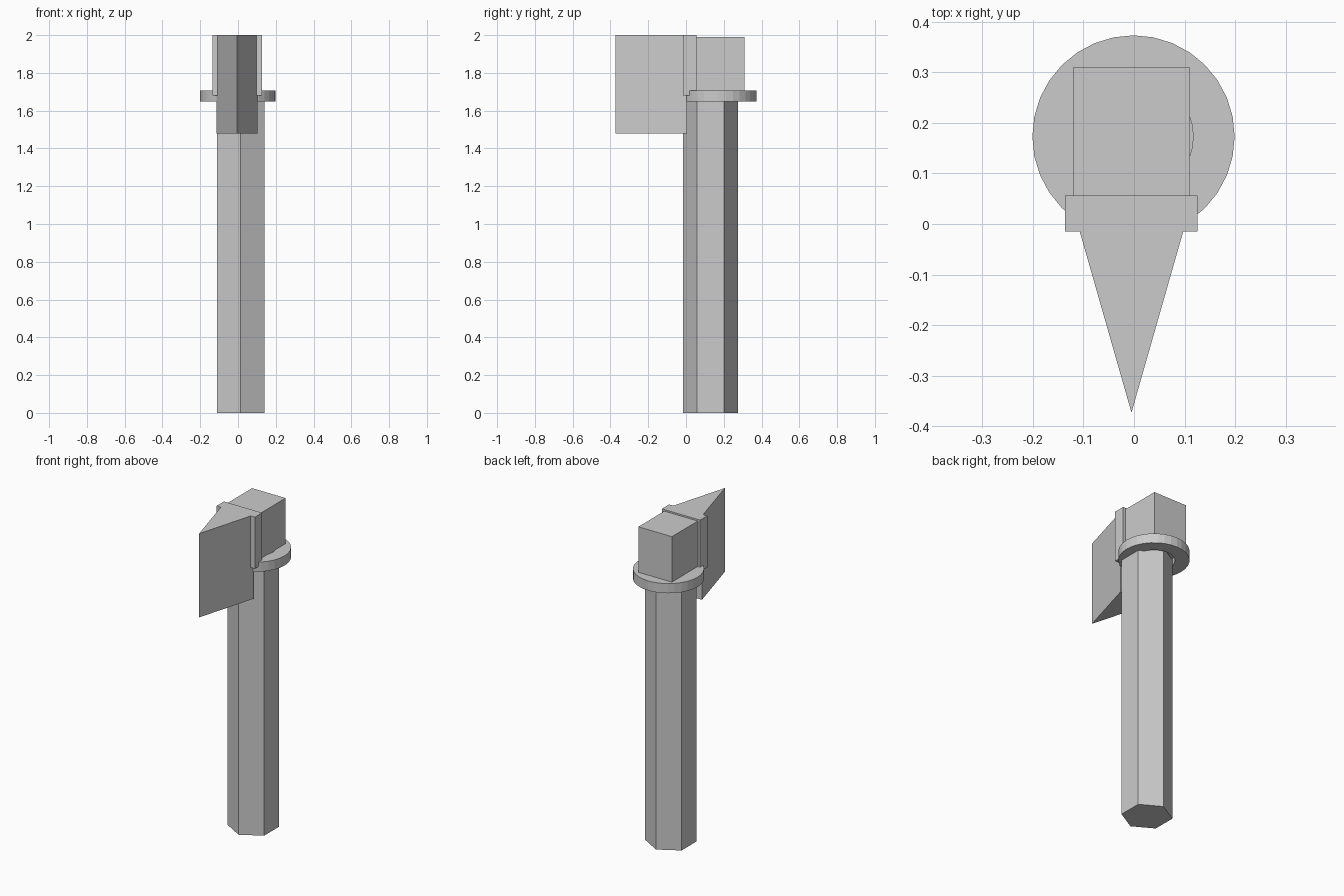
import bpy, bmesh, math

if "Cube" in bpy.data.objects:
    bpy.data.objects.remove(bpy.data.objects["Cube"])


def finish(name, bm):
    bmesh.ops.recalc_face_normals(bm, faces=bm.faces)
    mesh = bpy.data.meshes.new(name)
    bm.to_mesh(mesh)
    bm.free()
    obj = bpy.data.objects.new(name, mesh)
    bpy.context.collection.objects.link(obj)
    return obj


def prism(name, outline, z0, z1):
    """Extrude an outline in x, y between two heights."""
    bm = bmesh.new()
    face = bm.faces.new([bm.verts.new((x, y, z0)) for x, y in outline])
    ext = bmesh.ops.extrude_face_region(bm, geom=[face])["geom"]
    top = [v for v in ext if isinstance(v, bmesh.types.BMVert)]
    bmesh.ops.translate(bm, verts=top, vec=(0, 0, z1 - z0))
    # the starting face stays behind as the bottom cap
    return finish(name, bm)


def rect(x0, x1, y0, y1):
    return [(x0, y0), (x1, y0), (x1, y1), (x0, y1)]


def circle(cx, cy, r, n):
    # first corner points to +y
    return [(cx + r * math.sin(2 * math.pi * i / n),
             cy + r * math.cos(2 * math.pi * i / n)) for i in range(n)]


# hexagonal handle
prism("handle", circle(0.014, 0.13, 0.145, 6), 0.0, 1.68)

# wedge-shaped blade
prism("blade", [(-0.113, 0.005), (-0.005, -0.373), (0.103, 0.005)], 1.48, 2.0)

# head block and the collar plate behind the blade
prism("head_block", rect(-0.12, 0.11, 0.0, 0.31), 1.69, 1.99)
prism("collar_plate", rect(-0.136, 0.126, -0.015, 0.056), 1.68, 2.0)

# flat ring under the head
bm = bmesh.new()
n = 32
loops = [[bm.verts.new((x, y, z)) for x, y in circle(-0.001, 0.173, r, n)]
         for r, z in ((0.2, 1.648), (0.2, 1.708), (0.118, 1.708), (0.118, 1.648))]
for k in range(4):
    a, b = loops[k], loops[(k + 1) % 4]
    for i in range(n):
        j = (i + 1) % n
        bm.faces.new((a[i], a[j], b[j], b[i]))
finish("ring", bm)
